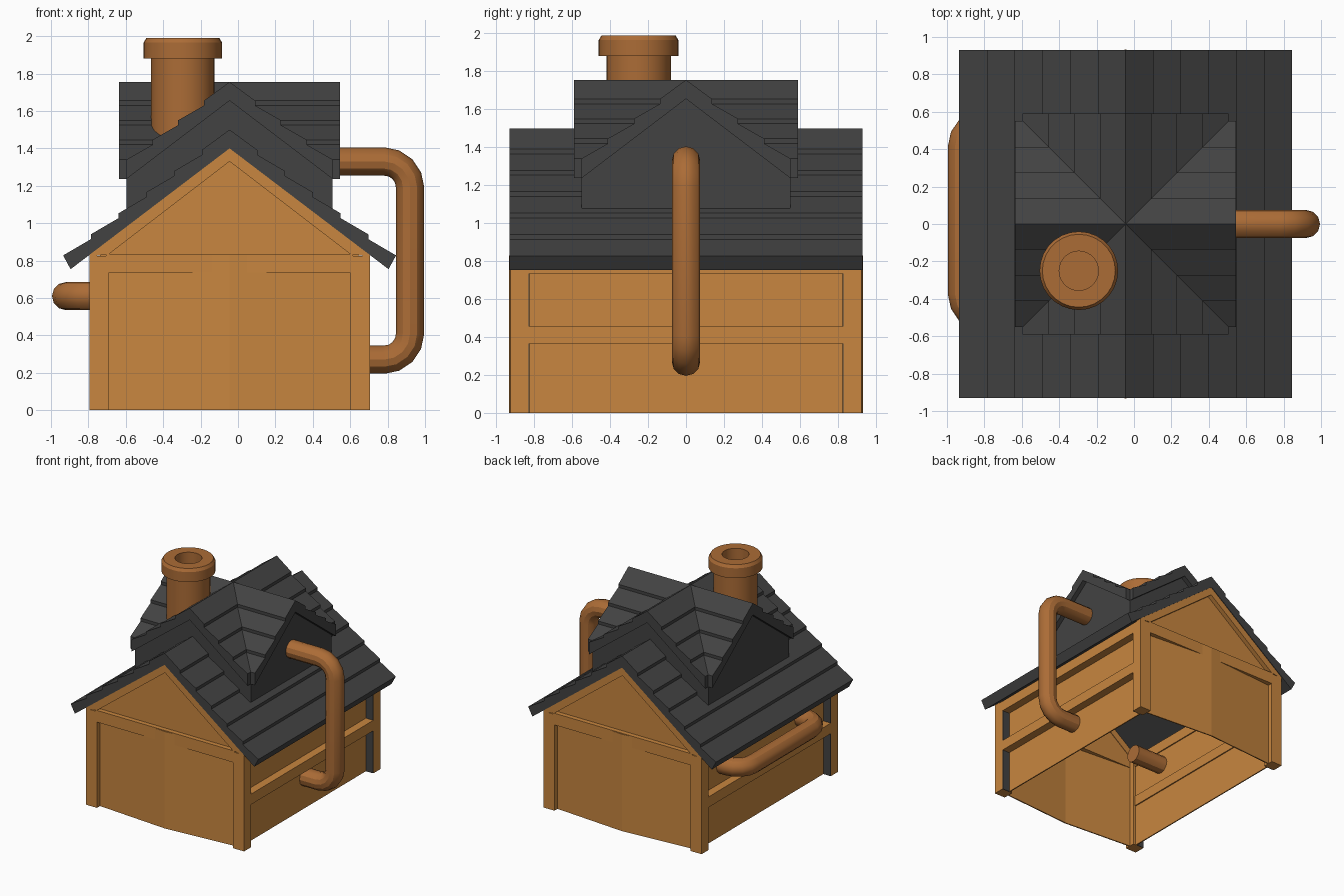
import bpy, bmesh, math
from mathutils import Vector, Matrix

cube = bpy.data.objects.get("Cube")
if cube:
    bpy.data.objects.remove(cube, do_unlink=True)

CX = -0.045      # the house sits a little to the right of centre
PITCH = 0.76     # roof rise per unit of run


def material(name, rgb):
    m = bpy.data.materials.new(name)
    m.use_nodes = True
    m.diffuse_color = (*rgb, 1)
    m.node_tree.nodes["Principled BSDF"].inputs["Base Color"].default_value = (*rgb, 1)
    return m


WOOD = material("warm_wood", (0.58, 0.24, 0.05))
COPPER = material("copper", (0.41, 0.15, 0.037))
SLATE = material("dark_slate", (0.055, 0.055, 0.055))


def finish(name, bm, mat, offset=CX):
    bmesh.ops.recalc_face_normals(bm, faces=bm.faces)
    me = bpy.data.meshes.new(name)
    bm.to_mesh(me)
    bm.free()
    me.materials.append(mat)
    ob = bpy.data.objects.new(name, me)
    ob.location.x = offset
    bpy.context.collection.objects.link(ob)
    return ob


def prism_mesh(outline, axis, lo, hi):
    """Extrude a 2D outline along one axis."""
    place = {"x": lambda u, v: (lo, u, v),
             "y": lambda u, v: (u, lo, v),
             "z": lambda u, v: (u, v, lo)}[axis]
    step = Vector([(hi - lo) * (axis == a) for a in "xyz"])
    bm = bmesh.new()
    face = bm.faces.new([bm.verts.new(place(u, v)) for u, v in outline])
    ext = bmesh.ops.extrude_face_region(bm, geom=[face])
    verts = [g for g in ext["geom"] if isinstance(g, bmesh.types.BMVert)]
    bmesh.ops.translate(bm, verts=verts, vec=step)
    return bm


def prism(name, outline, axis, lo, hi, mat):
    return finish(name, prism_mesh(outline, axis, lo, hi), mat)


def box(name, x, y, z, mat):
    x, y = sorted(x), sorted(y)
    rect = [(x[0], y[0]), (x[1], y[0]), (x[1], y[1]), (x[0], y[1])]
    return prism(name, rect, "z", z[0], z[1], mat)


def mirrored(half):
    """Complete an outline whose first and last points lie on the centre line."""
    return half + [(-u, v) for u, v in reversed(half[1:-1])]


def roof_outline(apex, half, rows, cut):
    """Chevron with overlapping rows of boards on top."""
    run = half / rows
    pts = [(0, apex + 0.1)]
    for i in range(rows):
        if i:
            pts.append((i * run, apex - PITCH * i * run + 0.078))
        pts.append(((i + 1) * run, apex - PITCH * (i + 1) * run + 0.104))
    pts.append((half - cut, apex - PITCH * (half - cut)))
    pts.append((0, apex))
    return mirrored(pts)


# Main roof
prism("main_roof", roof_outline(1.40, 0.89, 6, 0.04), "y", -0.93, 0.93, SLATE)

# Cross-gabled upper roof: four wings mitred along the valleys
for i in range(4):
    bm = prism_mesh(roof_outline(1.655, 0.55, 4, 0), "x", 0, 0.59)
    for side in (-1, 1):
        bmesh.ops.bisect_plane(bm, geom=bm.verts[:] + bm.edges[:] + bm.faces[:],
                               plane_co=(0, 0, 0), plane_no=(-1, side, 0),
                               clear_outer=True)
    bm.transform(Matrix.Rotation(i * math.pi / 2, 4, "Z"))
    finish(f"upper_roof_wing_{i + 1}", bm, SLATE)

# Upper storey walls
for s, tag in ((-1, "a"), (1, "b")):
    side_wall = mirrored([(0, 1.66), (0.548, 1.25), (0.548, 1.04), (0, 1.04)])
    prism("upper_side_wall_" + tag, side_wall, "x", s * 0.52, s * 0.55, SLATE)
    gable = mirrored([(0, 1.66), (0.548, 1.25), (0.548, 1.04), (0, 1.45)])
    prism("upper_gable_wall_" + tag, gable, "y", s * 0.52, s * 0.55, SLATE)

# Timber frame with recessed panels
for sx, side in ((-1, "right"), (1, "left")):
    for sy, end in ((-1, "front"), (1, "back")):
        box(f"{end}_{side}_post", (sx * 0.645, sx * 0.75), (sy * 0.83, sy * 0.925),
            (0, 0.825), WOOD)
        for level, z in (("lower", (0, 0.365)), ("upper", (0.455, 0.735))):
            box(f"{end}_{side}_{level}_post_lining", (sx * 0.68, sx * 0.748),
                (sy * 0.825, sy * 0.832), z, SLATE)
    box(side + "_panel", (sx * 0.67, sx * 0.68), (-0.85, 0.85), (0, 0.8), WOOD)
    box(side + "_middle_beam", (sx * 0.66, sx * 0.75), (-0.83, 0.83), (0.365, 0.455), WOOD)
    box(side + "_top_beam", (sx * 0.66, sx * 0.75), (-0.83, 0.83), (0.735, 0.825), WOOD)

for s, end in ((-1, "front"), (1, "back")):
    # Wall panel that bows outward to a shallow crease
    bowed = [(-0.66, s * 0.882), (0, s * 0.932), (0.66, s * 0.882),
             (0.66, s * 0.872), (0, s * 0.922), (-0.66, s * 0.872)]
    prism(end + "_panel", bowed, "z", 0, 0.83, WOOD)
    box(end + "_beam", (-0.66, 0.66), (s * 0.87, s * 0.925), (0.735, 0.835), WOOD)
    trim = mirrored([(0, 1.405), (0.75, 0.835), (0.75, 0.82), (0.645, 0.835), (0, 1.33)])
    prism(end + "_gable_trim", trim, "y", s * 0.87, s * 0.925, WOOD)
    prism(end + "_gable_panel", [(-0.7, 0.82), (0.7, 0.82), (0, 1.36)], "y",
          s * 0.875, s * 0.885, WOOD)


# Chimney with a collar and open flue
profile = [(0.17, 1.35), (0.17, 1.88), (0.21, 1.88), (0.21, 1.965), (0.195, 1.99),
           (0.105, 1.99), (0.105, 1.8), (0, 1.8)]
bm = bmesh.new()
ring = [bm.verts.new((r, 0, z)) for r, z in profile]
edges = [bm.edges.new(pair) for pair in zip(ring, ring[1:])]
bmesh.ops.spin(bm, geom=ring + edges, cent=(0, 0, 0), axis=(0, 0, 1),
               angle=math.tau, steps=28)
bmesh.ops.remove_doubles(bm, verts=bm.verts, dist=0.0005)
chimney = finish("chimney", bm, COPPER, -0.295)
chimney.location.y = -0.25


def pipe(name, corners, bend=0.14, steps=4):
    """Tube along a path with rounded corners."""
    p = [Vector(c) for c in corners]
    path = [p[0]]
    for a, b, c in zip(p, p[1:], p[2:]):
        u, v = (a - b).normalized() * bend, (c - b).normalized() * bend
        for k in range(steps + 1):
            t = k / steps * math.pi / 2
            path.append(b + u * (1 - math.sin(t)) + v * (1 - math.cos(t)))
    path.append(p[-1])
    cu = bpy.data.curves.new(name, "CURVE")
    cu.dimensions = "3D"
    cu.bevel_depth = 0.075
    cu.bevel_resolution = 4
    cu.use_fill_caps = True
    spline = cu.splines.new("POLY")
    spline.points.add(len(path) - 1)
    for point, co in zip(spline.points, path):
        point.co = (*co, 1)
    cu.materials.append(COPPER)
    ob = bpy.data.objects.new(name, cu)
    bpy.context.collection.objects.link(ob)
    bpy.ops.object.select_all(action="DESELECT")
    ob.select_set(True)
    bpy.context.view_layer.objects.active = ob
    bpy.ops.object.convert(target="MESH")
    return bpy.context.view_layer.objects.active


# Outside pipes: one upright, one lying level
upright = pipe("upright_pipe", [(0.42, 0, 1.33), (0.92, 0, 1.33),
                                (0.92, 0, 0.27), (0.42, 0, 0.27)])
level = pipe("level_pipe", [(-0.42, -0.51, 0.61), (-0.92, -0.51, 0.61),
                            (-0.92, 0.55, 0.61), (-0.42, 0.55, 0.61)])

# Smooth the round parts only
bpy.ops.object.select_all(action="DESELECT")
for ob in (chimney, upright, level):
    ob.select_set(True)
bpy.context.view_layer.objects.active = chimney
bpy.ops.object.shade_smooth_by_angle()
